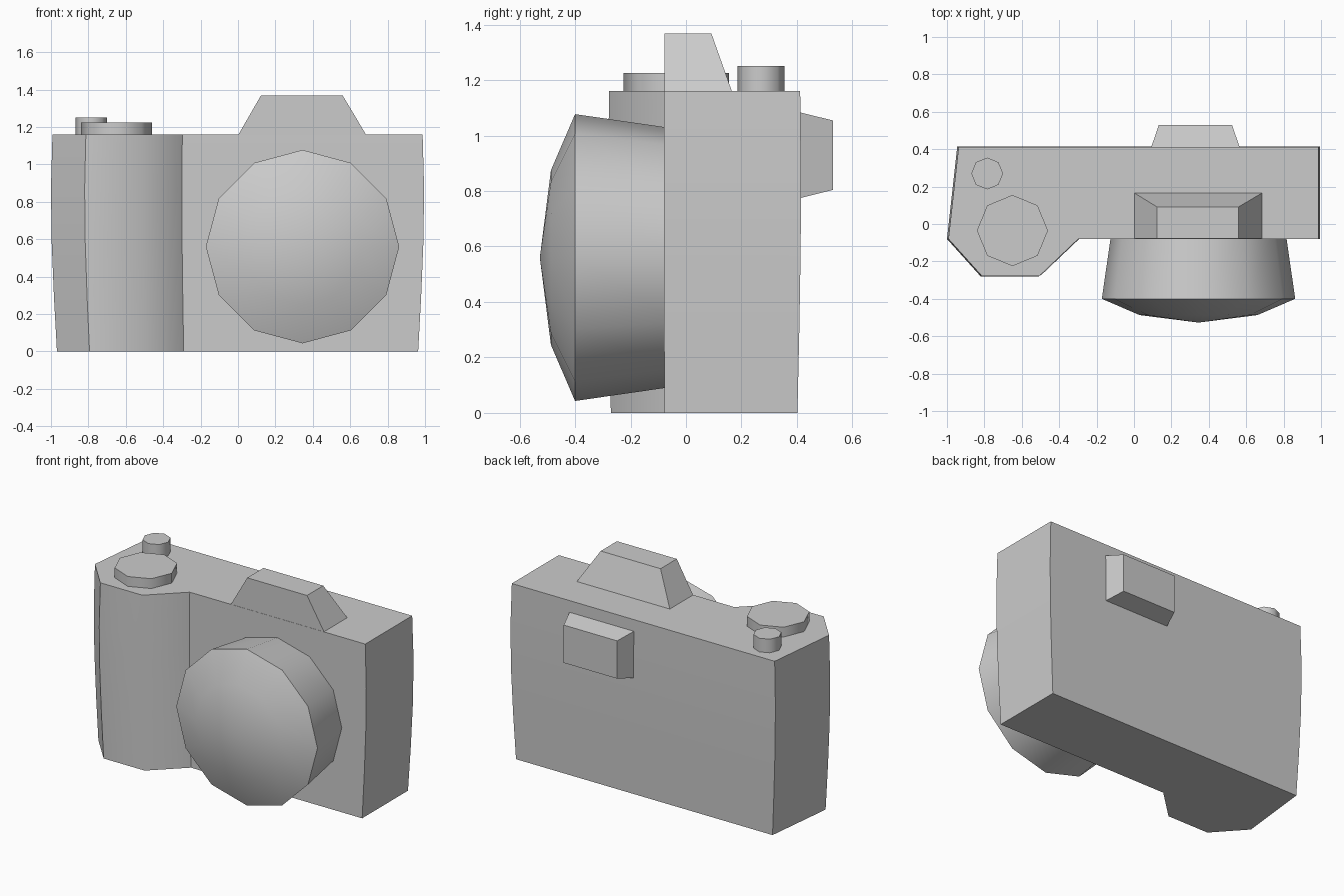
import bpy, bmesh, math
from mathutils import Vector

cube = bpy.data.objects.get("Cube")
if cube:
    bpy.data.objects.remove(cube, do_unlink=True)

grey = bpy.data.materials.new("plain grey")
grey.use_nodes = True
grey.diffuse_color = (0.6, 0.6, 0.6, 1)
grey.node_tree.nodes["Principled BSDF"].inputs["Base Color"].default_value = grey.diffuse_color


def loft(name, rings, tip=None):
    """Skin a stack of equal-length point rings; close with a cap or a tip."""
    bm = bmesh.new()
    loops = [[bm.verts.new(p) for p in ring] for ring in rings]
    n = len(loops[0])
    for a, b in zip(loops, loops[1:]):
        for i in range(n):
            j = (i + 1) % n
            bm.faces.new((a[i], a[j], b[j], b[i]))
    bm.faces.new(loops[0][::-1])
    if tip:
        t = bm.verts.new(tip)
        for i in range(n):
            bm.faces.new((loops[-1][i], loops[-1][(i + 1) % n], t))
    else:
        bm.faces.new(loops[-1])
    bmesh.ops.recalc_face_normals(bm, faces=bm.faces)
    # Keep inward creases crisp
    for e in bm.edges:
        if e.calc_face_angle_signed() < -0.3:
            e.smooth = False
    mesh = bpy.data.meshes.new(name)
    bm.to_mesh(mesh)
    bm.free()
    mesh.materials.append(grey)
    obj = bpy.data.objects.new(name, mesh)
    bpy.context.collection.objects.link(obj)
    bpy.ops.object.select_all(action="DESELECT")
    obj.select_set(True)
    bpy.context.view_layer.objects.active = obj
    bpy.ops.object.shade_smooth_by_angle(angle=math.radians(47))
    return obj


def circle(center, radius, sides, u, v):
    c, u, v = Vector(center), Vector(u), Vector(v)
    return [c + radius * (math.cos(a) * u + math.sin(a) * v)
            for a in (math.tau * i / sides for i in range(sides))]


def rect(x0, x1, a0, a1, place):
    return [place(x, a) for x, a in ((x0, a0), (x1, a0), (x1, a1), (x0, a1))]


X, Y, Z = (1, 0, 0), (0, 1, 0), (0, 0, 1)
TOP = 1.16

# Body with hand grip, gently bulging up the height
outline = [(-0.945, 0.415), (-1, -0.08), (-0.82, -0.28), (-0.51, -0.28),
           (-0.30, -0.08), (0.995, -0.08), (0.995, 0.415)]
levels = [(0, 0.968), (0.29, 0.984), (0.58, 0.996), (0.87, 1.0), (TOP, 0.992)]
loft("camera_body", [[(x * s, y * s, z) for x, y in outline] for z, s in levels])

# Lens barrel flaring forward to a shallow glass dome
lens = [(-0.04, 0.465), (-0.40, 0.517), (-0.487, 0.315)]
loft("lens", [circle((0.345, y, 0.56), r, 12, X, Z) for y, r in lens],
     tip=(0.345, -0.527, 0.56))

# Viewfinder hump, upright at the front and sloped on the other sides
loft("viewfinder_hump", [
    rect(0.0, 0.687, -0.078, 0.167, lambda x, y: (x, y, TOP - 0.005)),
    rect(0.122, 0.56, -0.078, 0.092, lambda x, y: (x, y, 1.367))])

# Eyepiece on the back
loft("eyepiece", [
    rect(0.09, 0.567, 0.773, 1.085, lambda x, z: (x, 0.405, z)),
    rect(0.133, 0.524, 0.804, 1.054, lambda x, z: (x, 0.53, z))])

# Top controls
for name, x, y, r, top in (("mode_dial", -0.65, -0.035, 0.19, 1.225),
                           ("shutter_button", -0.785, 0.27, 0.085, 1.25)):
    loft(name, [circle((x, y, z), r, 8, X, Y) for z in (TOP - 0.02, top)])
